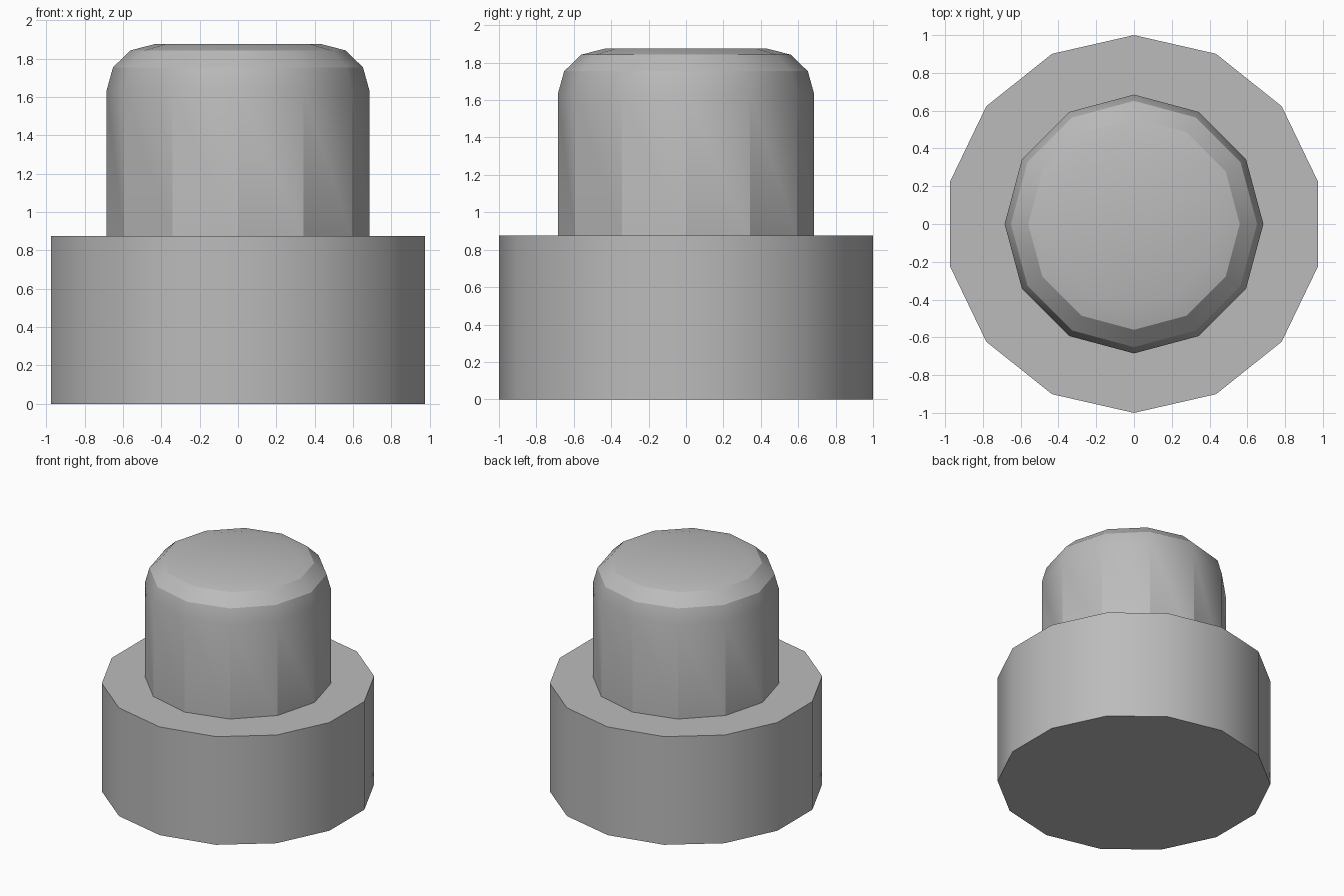
import bpy
import math

if "Cube" in bpy.data.objects:
    bpy.data.objects.remove(bpy.data.objects["Cube"], do_unlink=True)

# Single grey finish
grey = bpy.data.materials.new("plain_grey")
grey.use_nodes = True
colour = (0.5, 0.5, 0.5, 1.0)
grey.diffuse_color = colour
grey.node_tree.nodes["Principled BSDF"].inputs["Base Color"].default_value = colour


def drum(name, sides, radius, bottom, top):
    """Upright prism with one corner pointing along +y."""
    bpy.ops.mesh.primitive_cylinder_add(
        vertices=sides, radius=radius, depth=top - bottom,
        location=(0, 0, (top + bottom) / 2))
    obj = bpy.context.object
    obj.name = name
    obj.data.materials.append(grey)
    return obj


def shade(obj):
    bpy.ops.object.select_all(action="DESELECT")
    obj.select_set(True)
    bpy.context.view_layer.objects.active = obj
    bpy.ops.object.shade_smooth_by_angle(angle=math.radians(29.9))


# Wide fourteen-sided base
base = drum("base", 14, 1.0, 0, 0.875)
shade(base)

# Twelve-sided button with a rounded top rim
RADIUS, TOP, ROUND = 0.685, 1.875, 0.25
button = drum("button", 12, RADIUS, 0.875, TOP)
mesh = button.data
weight = mesh.attributes.new("bevel_weight_edge", "FLOAT", "EDGE")
for edge in mesh.edges:
    if all(mesh.vertices[v].co.z > 0 for v in edge.vertices):
        weight.data[edge.index].value = 1.0
rim = button.modifiers.new("rounded_rim", "BEVEL")
rim.limit_method = "WEIGHT"
rim.offset_type = "OFFSET"
rim.width = ROUND * math.cos(math.pi / 12)
rim.segments = 3
bpy.ops.object.modifier_apply(modifier=rim.name)
shade(button)
